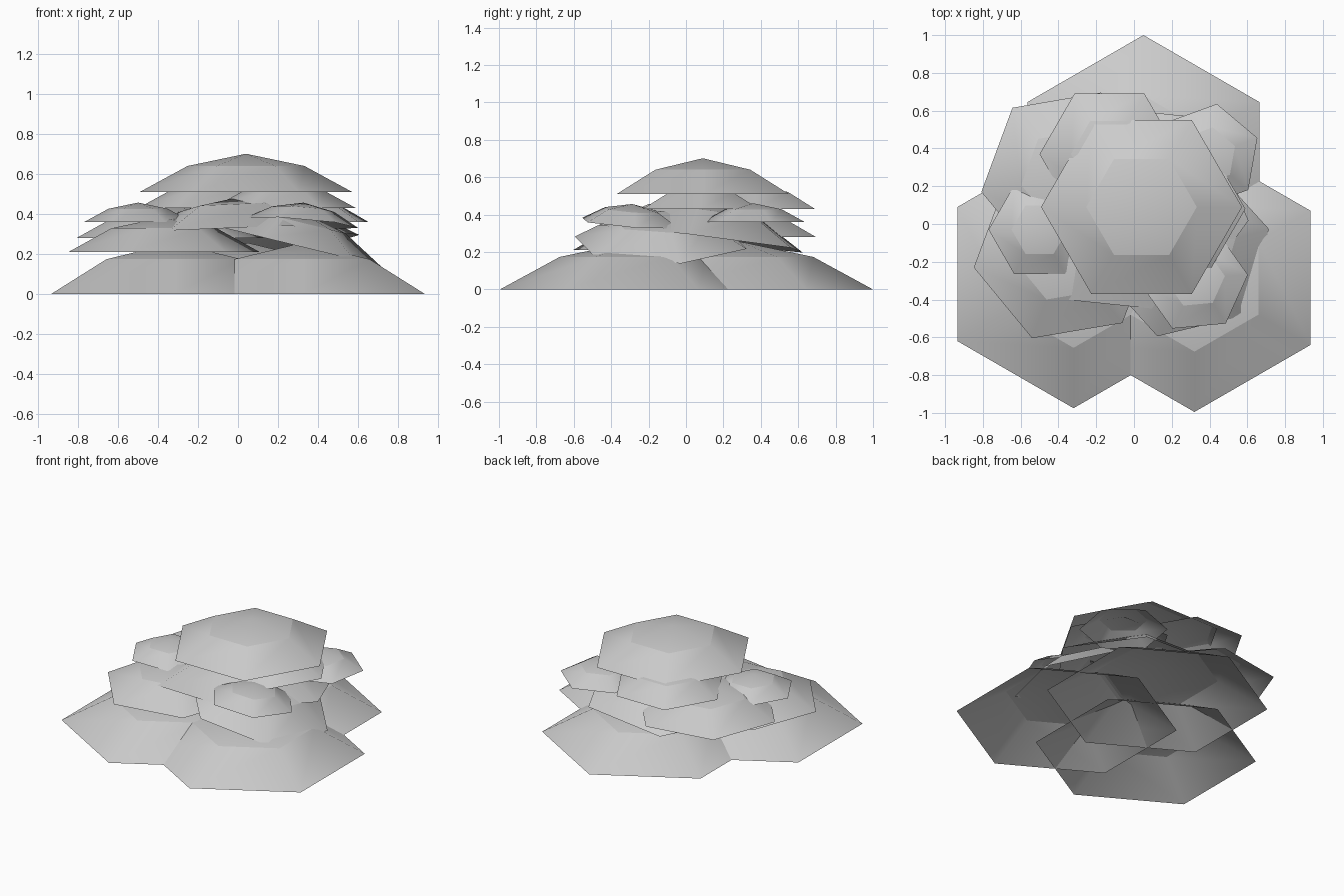
import bpy, bmesh, math
from mathutils import Matrix, Vector

cube = bpy.data.objects.get("Cube")
if cube:
    bpy.data.objects.remove(cube, do_unlink=True)

# One pale grey for the whole bush
grey = bpy.data.materials.new("pale_grey")
grey.use_nodes = True
grey.diffuse_color = (0.6, 0.6, 0.6, 1)
grey.node_tree.nodes["Principled BSDF"].inputs["Base Color"].default_value = (0.6, 0.6, 0.6, 1)


def leaf_dome(name, centre, radius, turn=0, slope=(0, 0)):
    """Open six-sided dome: rim, shoulder ring and apex; slope tilts the rim plane."""
    bm = bmesh.new()
    rings = []
    for r, z in ((1, 0), (0.55, 0.245)):
        rings.append([bm.verts.new((r * math.cos(i * math.pi / 3),
                                    r * math.sin(i * math.pi / 3), z)) for i in range(6)])
    apex = bm.verts.new((0, 0, 0.36))
    rim, shoulder = rings
    for i in range(6):
        j = (i + 1) % 6
        bm.faces.new((rim[i], rim[j], shoulder[j], shoulder[i]))
        bm.faces.new((shoulder[i], shoulder[j], apex))
    for face in bm.faces:
        face.smooth = True
    for i in range(6):
        bm.edges.get((shoulder[i], shoulder[(i + 1) % 6])).smooth = False
    normal = Vector((-slope[0], -slope[1], 1))
    tilt = Vector((0, 0, 1)).rotation_difference(normal).to_matrix().to_4x4()
    bm.transform(Matrix.Translation(centre) @ tilt
                 @ Matrix.Rotation(math.radians(turn), 4, 'Z') @ Matrix.Scale(radius, 4))
    mesh = bpy.data.meshes.new(name)
    bm.to_mesh(mesh)
    bm.free()
    mesh.materials.append(grey)
    bpy.context.collection.objects.link(bpy.data.objects.new(name, mesh))


# Ground layer
leaf_dome("base_back", (0.05, 0.29, 0), 0.71, 30)
leaf_dome("base_front_left", (0.32, -0.285, 0), 0.71, 30)
leaf_dome("base_front_right", (-0.32, -0.265, 0), 0.71, 30)

# Middle layer
leaf_dome("middle_front_right", (-0.37, -0.15, 0.21), 0.485, 9.5)
leaf_dome("middle_back_right", (-0.34, 0.25, 0.28), 0.475, 9.7)
leaf_dome("middle_front_left", (0.26, -0.135, 0.25), 0.48, 13, (-0.244, 0))
leaf_dome("middle_core", (0.01, 0.08, 0.27), 0.6, -6, (0.03, -0.12))

# Small clumps
leaf_dome("small_right", (-0.5, -0.03, 0.36), 0.27)
leaf_dome("small_front_left", (0.32, -0.295, 0.355), 0.285, 5.5, (-0.083, -0.075))
leaf_dome("small_back_left", (0.39, 0.36, 0.36), 0.28, 20)

# Upper layer and crown
leaf_dome("upper_back", (-0.13, 0.37, 0.43), 0.37)
leaf_dome("upper_left", (0.23, 0.08, 0.43), 0.36)
leaf_dome("crown", (0.04, 0.09, 0.51), 0.532)
